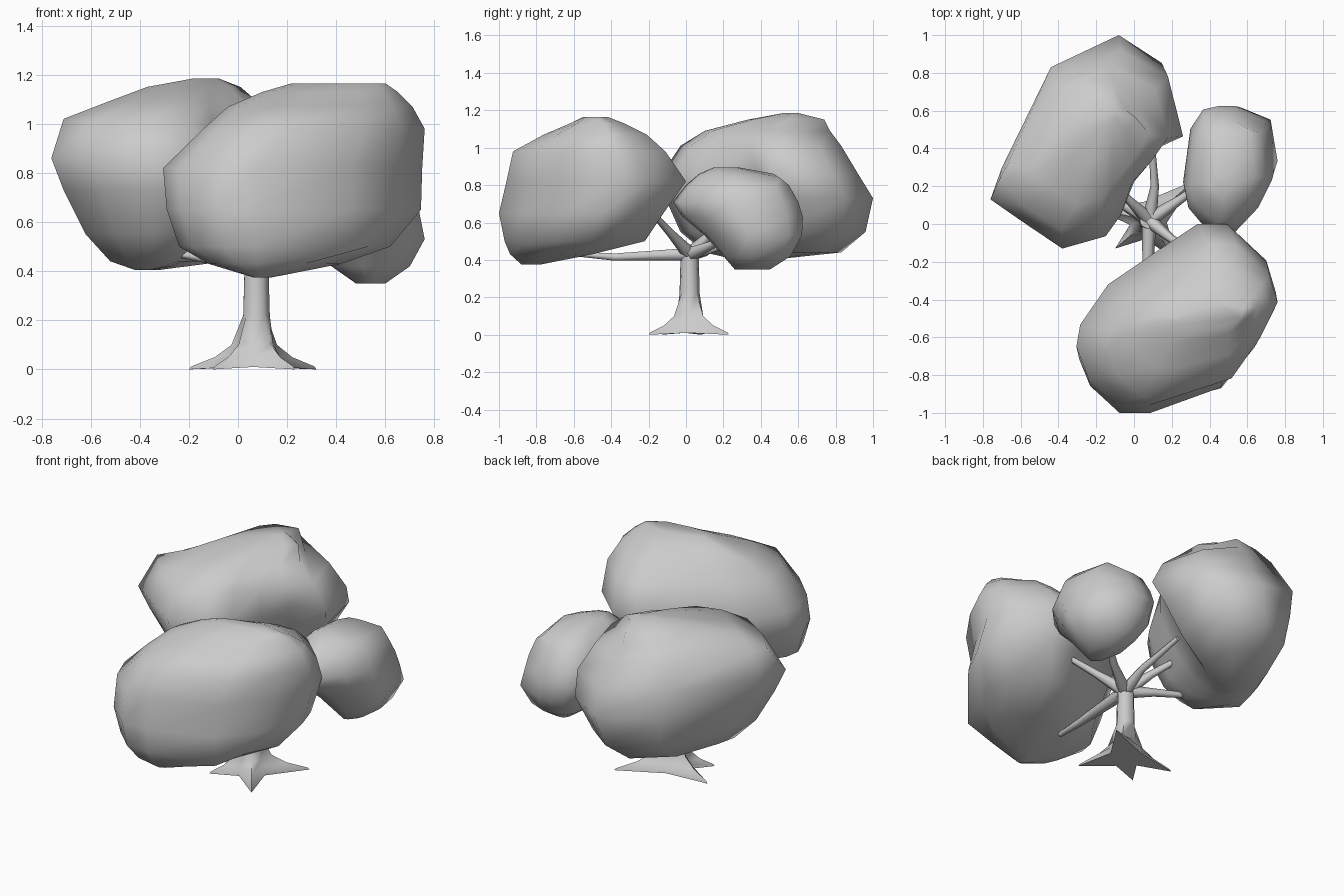
import bpy, bmesh, math
from mathutils import Vector

if "Cube" in bpy.data.objects:
    bpy.data.objects.remove(bpy.data.objects["Cube"])


def loft(name, rings, angle=75):
    """Skin a stack of equal-length rings, cap both ends and smooth."""
    bm = bmesh.new()
    loops = [[bm.verts.new(p) for p in ring] for ring in rings]
    n = len(loops[0])
    for a, b in zip(loops, loops[1:]):
        for i in range(n):
            j = (i + 1) % n
            bm.faces.new((a[i], a[j], b[j], b[i]))
    bm.faces.new(loops[0])
    bm.faces.new(loops[-1])
    bmesh.ops.recalc_face_normals(bm, faces=bm.faces)
    me = bpy.data.meshes.new(name)
    bm.to_mesh(me)
    bm.free()
    ob = bpy.data.objects.new(name, me)
    bpy.context.collection.objects.link(ob)
    bpy.ops.object.select_all(action='DESELECT')
    ob.select_set(True)
    bpy.context.view_layer.objects.active = ob
    bpy.ops.object.shade_smooth_by_angle(angle=math.radians(angle))
    return ob


def foliage(name, outline, levels, pulls=()):
    """Fit the plan outline into the x and y range of every level,
    then pull single corners (level, corner, position) into place."""
    xs, ys = zip(*outline)
    ax, bx, ay, by = min(xs), max(xs), min(ys), max(ys)
    rings = [[(x0 + (x - ax) / (bx - ax) * (x1 - x0),
               y0 + (y - ay) / (by - ay) * (y1 - y0), z) for x, y in outline]
             for z, x0, x1, y0, y1 in levels]
    for level, corner, co in pulls:
        rings[level][corner] = co
    return loft(name, rings)


# Foliage clumps: plan outline, then levels (z, x min, x max, y min, y max)
foliage("front_foliage",
        [(-.31, -.67), (-.25, -.83), (-.09, -.99), (.08, -.99), (.47, -.86), (.65, -.6),
         (.76, -.37), (.71, -.2), (.5, 0), (.34, 0), (.12, -.15), (-.14, -.33), (-.29, -.55)],
        [(.375, .06, .14, -.88, -.78), (.43, -.12, .42, -.94, -.5),
         (.5, -.24, .62, -.97, -.22), (.65, -.29, .745, -1, -.12),
         (.82, -.305, .75, -.96, 0), (.98, -.14, .76, -.925, -.11),
         (1.07, -.04, .71, -.76, -.21), (1.13, .1, .65, -.62, -.33),
         (1.165, .22, .6, -.55, -.42)],
        [(2, 4, (.46, -.87, .48)), (3, 4, (.46, -.865, .65))])
foliage("back_foliage",
        [(-.76, .15), (-.6, .03), (-.38, -.13), (-.15, -.06), (-.07, .06), (0, .25),
         (.08, .42), (.26, .51), (.18, .85), (-.07, 1), (-.44, .83), (-.7, .33)],
        [(.405, -.42, -.32, .25, .5), (.44, -.52, -.05, .1, .83),
         (.55, -.62, .1, -.03, .96), (.73, -.71, .22, -.11, 1),
         (.86, -.76, .26, -.13, .92), (1.01, -.72, .18, -.03, .83),
         (1.09, -.53, .08, .1, .77), (1.15, -.37, .01, .33, .74),
         (1.185, -.18, -.08, .52, .6)],
        [(4, 10, (-.44, .83, .9)), (1, 10, (-.4, .66, .44)), (7, 10, (-.26, .73, 1.14)),
         (5, 10, (-.42, .75, 1.03)), (6, 10, (-.37, .73, 1.1)), (5, 0, (-.71, .24, 1.02)),
         (5, 5, (-.01, .22, 1.01)), (5, 6, (.09, .33, 1.01)),
         (6, 5, (-.05, .29, 1.09)), (6, 6, (.02, .38, 1.09)), (6, 8, (.02, .62, 1.08)),
         (7, 5, (-.07, .44, 1.15)), (7, 6, (-.03, .5, 1.15)), (7, 8, (-.05, .61, 1.15))])
foliage("side_foliage",
        [(.26, .2), (.28, .1), (.36, .01), (.45, -.06), (.55, -.03), (.68, .1),
         (.76, .25), (.72, .54), (.54, .63), (.46, .63), (.37, .61), (.3, .5)],
        [(.35, .48, .6, .26, .45), (.42, .38, .7, .2, .56),
         (.53, .3, .76, .1, .62), (.63, .26, .74, -.02, .625),
         (.71, .27, .73, -.07, .6), (.8, .3, .7, 0, .55),
         (.86, .36, .64, .07, .47), (.895, .42, .52, .15, .28)],
        [(6, 7, (.61, .5, .84))])

# Trunk flaring into four pointed roots
axis = Vector((.075, .02))
tips = [Vector(t) - axis for t in [(-.2, .08), (-.1, -.13), (.23, -.2), (.32, .23)]]


def trunk_ring(z_tip, z_gap, reach, radius):
    ring = []
    for i, t in enumerate(tips):
        mid = (t.normalized() + tips[(i + 1) % 4].normalized()).normalized()
        a = axis + t.normalized() * (radius + reach * (t.length - radius))
        b = axis + mid * radius
        ring += [(*a, z_tip), (*b, z_gap)]
    return ring


loft("trunk", [trunk_ring(0, .01, 1, .1), trunk_ring(.012, .03, .95, .095),
               trunk_ring(.05, .06, .45, .085), trunk_ring(.1, .1, .16, .07),
               trunk_ring(.22, .22, 0, .055), trunk_ring(.4, .4, 0, .05),
               trunk_ring(.47, .47, 0, .045)])

# Tapered branches reaching into the foliage
branches = {
    "front_branch": [(.07, -.38, .415), (.05, -.57, .43)],
    "front_right_branch": [(.2, -.08, .54), (.34, -.17, .64)],
    "right_branch": [(.26, .14, .48), (.4, .25, .55)],
    "back_branch": [(.11, .2, .48), (.09, .48, .56)],
    "left_branch": [(-.06, .1, .44), (-.3, .16, .48)],
    "back_left_branch": [(-.02, .12, .53), (-.14, .24, .63)],
}
for name, pts in branches.items():
    cu = bpy.data.curves.new(name, 'CURVE')
    cu.dimensions = '3D'
    cu.bevel_depth = .03
    cu.bevel_resolution = 1
    cu.use_fill_caps = True
    path = [(.08, .02, .43)] + pts
    sp = cu.splines.new('POLY')
    sp.points.add(len(path) - 1)
    for p, co, r in zip(sp.points, path, (1.3, .75, .5)):
        p.co = (*co, 1)
        p.radius = r
    sp.use_smooth = True
    bpy.context.collection.objects.link(bpy.data.objects.new(name, cu))
